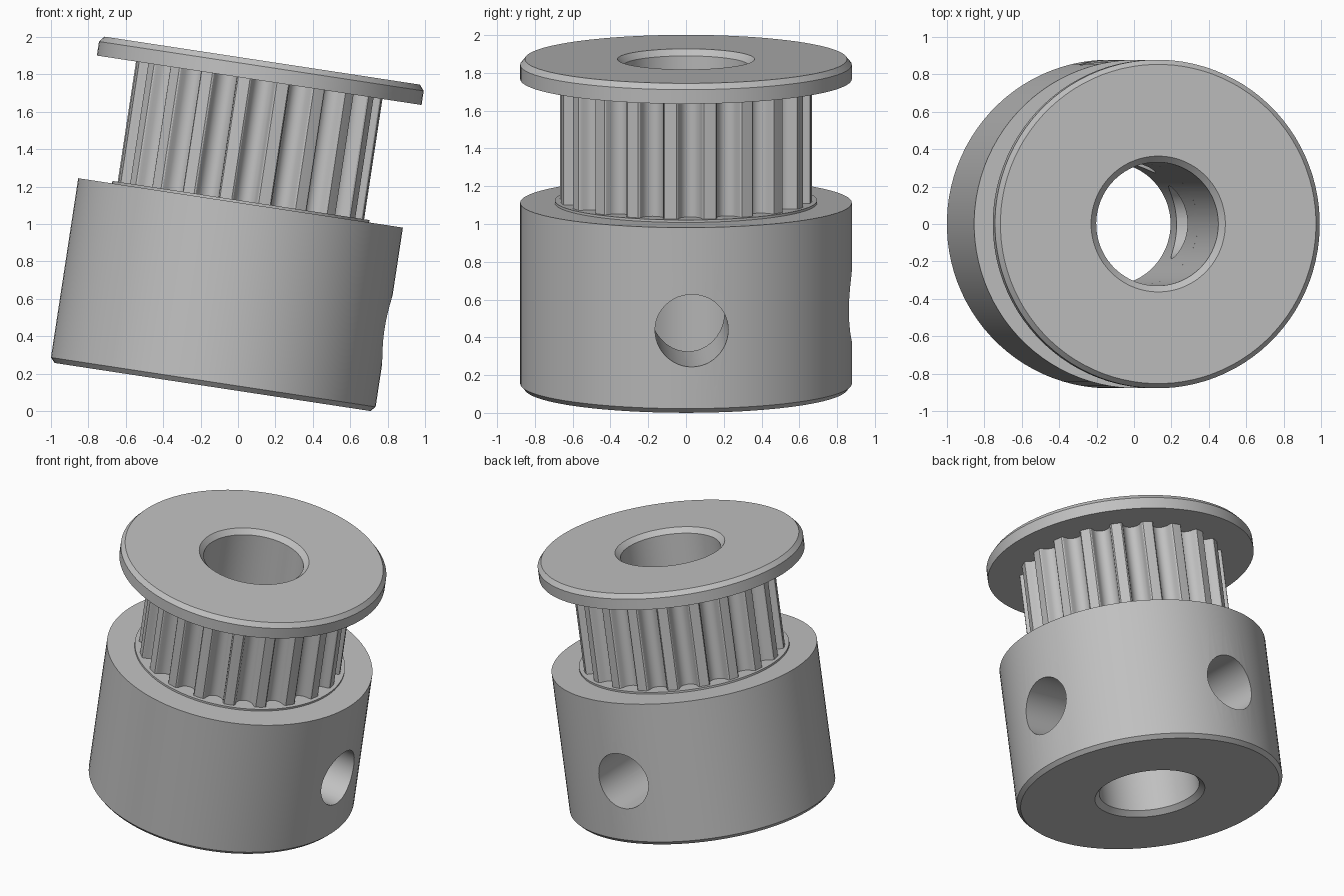
import bpy, bmesh
from math import sin, cos, pi, radians
from mathutils import Matrix

if "Cube" in bpy.data.objects:
    bpy.data.objects.remove(bpy.data.objects["Cube"])

BORE, RIM, TOOTH_R, TEETH = 0.33, 0.878, 0.668, 20
HUB_TOP, COLLAR_TOP, FLANGE_LOW, TOP = 0.995, 1.008, 1.658, 1.764

# The whole pulley leans on its axis
POSE = (Matrix.Translation((-0.136, 0, 0.129))
        @ Matrix.Rotation(radians(8.65), 4, 'Y')
        @ Matrix.Rotation(radians(2), 4, 'Z'))

metal = bpy.data.materials.new("grey_metal")
metal.use_nodes = True
metal.diffuse_color = (0.53, 0.53, 0.53, 1)
metal.node_tree.nodes["Principled BSDF"].inputs["Base Color"].default_value = metal.diffuse_color


def add_object(name, bm):
    bmesh.ops.recalc_face_normals(bm, faces=bm.faces)
    mesh = bpy.data.meshes.new(name)
    bm.to_mesh(mesh)
    bm.free()
    mesh.materials.append(metal)
    obj = bpy.data.objects.new(name, mesh)
    bpy.context.collection.objects.link(obj)
    obj.matrix_world = POSE
    return obj


def select(obj):
    bpy.ops.object.select_all(action='DESELECT')
    obj.select_set(True)
    bpy.context.view_layer.objects.active = obj


def ring(name, sections):
    """Join closed cross-sections, given as (angle, [(radius, z), ...]), into a ring."""
    bm = bmesh.new()
    loops = [[bm.verts.new((r * cos(a), r * sin(a), z)) for r, z in pts]
             for a, pts in sections]
    for i, cur in enumerate(loops):
        prev = loops[i - 1]
        for j in range(len(cur)):
            bm.faces.new((prev[j - 1], cur[j - 1], cur[j], prev[j]))
    return add_object(name, bm)


def lathe(name, profile, steps=96):
    return ring(name, [(2 * pi * i / steps, profile) for i in range(steps)])


# Hub with chamfered lower rim and bore
hub = lathe("hub", [(BORE + 0.033, 0), (RIM - 0.024, 0), (RIM, 0.026),
                    (RIM, HUB_TOP), (BORE, HUB_TOP), (BORE, 0.033)])

# Two set screw holes at right angles, from the bore outwards
bm = bmesh.new()
for turn in (0, pi / 2):
    place = (Matrix.Rotation(turn, 4, 'Z') @ Matrix.Translation((0.6, 0, 0.443))
             @ Matrix.Rotation(pi / 2, 4, 'Y'))
    bmesh.ops.create_cone(bm, cap_ends=True, segments=48, radius1=0.194,
                          radius2=0.194, depth=1.0, matrix=place)
# Keep the two cutters short enough not to meet inside the bore
for v in bm.verts:
    for k in (0, 1):
        if abs(v.co[k] - 0.1) < 0.001:
            v.co[k] = 0.21
cutter = add_object("screw_hole_cutter", bm)
cutter.hide_render = True
bpy.context.view_layer.update()
cut = hub.modifiers.new("screw_holes", 'BOOLEAN')
cut.operation, cut.solver, cut.object = 'DIFFERENCE', 'EXACT', cutter
select(hub)
bpy.ops.object.modifier_apply(modifier=cut.name)
bpy.data.objects.remove(cutter)

# Thin collar under the teeth
collar = lathe("collar", [(BORE, HUB_TOP), (0.695, HUB_TOP),
                          (0.695, COLLAR_TOP), (BORE, COLLAR_TOP)])

# Toothed barrel: round belt grooves with softened lips
groove = [(-0.073, 0), (-0.066, 0.006)]
groove += [(-0.061 * cos(pi * i / 10), 0.021 + 0.061 * sin(pi * i / 10)) for i in range(11)]
groove += [(0.066, 0.006), (0.073, 0), (0.105, 0)]
sections = []
for t in range(TEETH):
    for s, depth in groove:
        r = TOOTH_R - depth
        sections.append((2 * pi * t / TEETH + s / TOOTH_R,
                         [(BORE, COLLAR_TOP), (r, COLLAR_TOP),
                          (r, FLANGE_LOW), (BORE, FLANGE_LOW)]))
barrel = ring("toothed_barrel", sections)

# Top flange with chamfered rim and bore
flange = lathe("flange", [(BORE, FLANGE_LOW), (RIM, FLANGE_LOW), (RIM, TOP - 0.03),
                          (RIM - 0.025, TOP), (BORE + 0.033, TOP), (BORE, TOP - 0.033)])

for part in (hub, collar, barrel, flange):
    select(part)
    bpy.ops.object.shade_smooth_by_angle(angle=radians(30))
